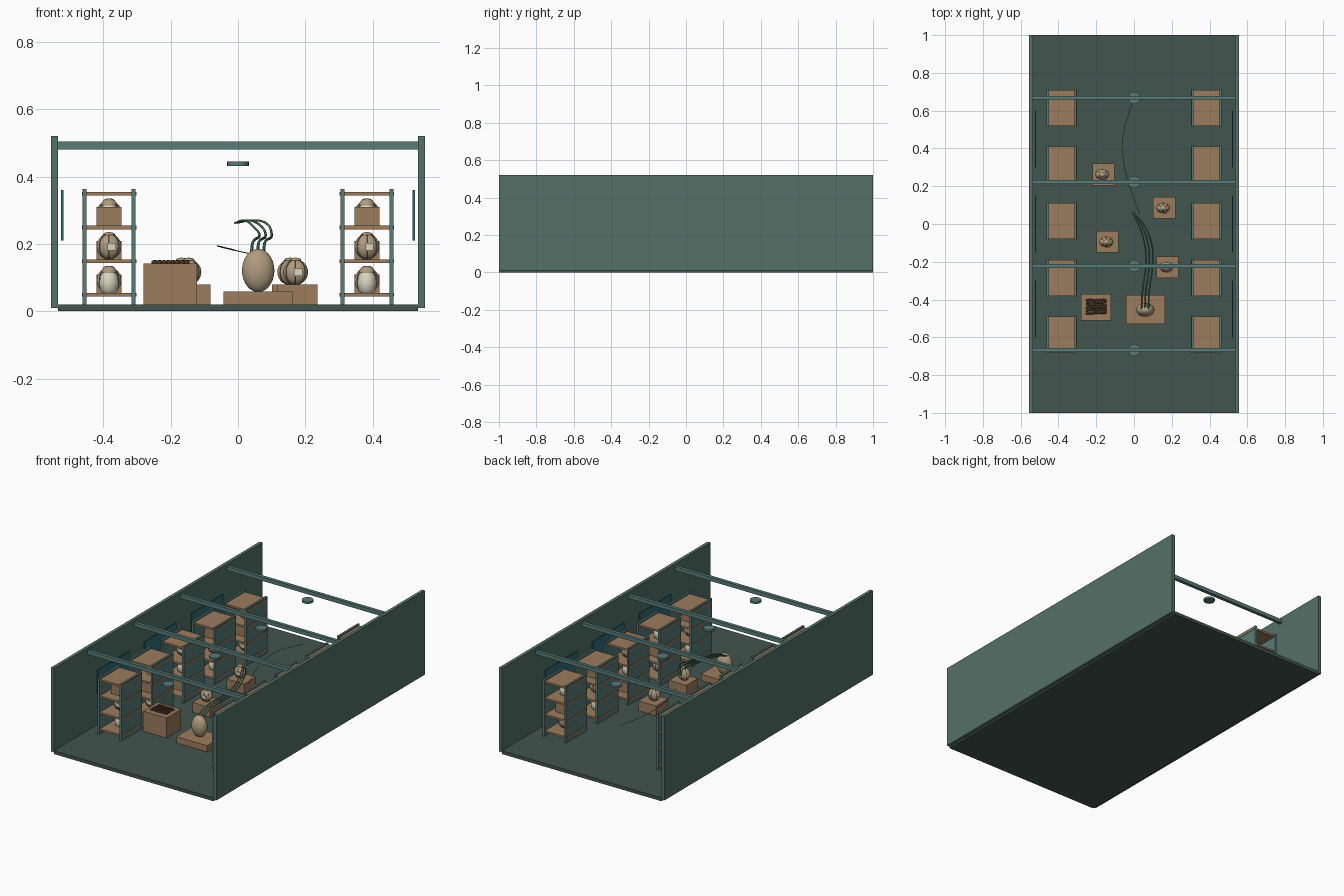
import bpy, math, random

if "Cube" in bpy.data.objects:
    bpy.data.objects.remove(bpy.data.objects["Cube"])
random.seed(4)


def mat(name, r, g, b):
    m = bpy.data.materials.new(name)
    m.diffuse_color = (r, g, b, 1)
    m.use_nodes = True
    m.node_tree.nodes["Principled BSDF"].inputs["Base Color"].default_value = m.diffuse_color
    return m


WALL = mat("wall_green", 0.09, 0.165, 0.14)
FLOOR = mat("floor_green", 0.055, 0.09, 0.078)
METAL = mat("metal_teal", 0.10, 0.20, 0.19)
WOOD = mat("wood", 0.33, 0.20, 0.11)
SHELL = mat("shell", 0.43, 0.33, 0.21)
CORD = mat("cord", 0.25, 0.18, 0.11)
CREAM = mat("cream", 0.68, 0.66, 0.53)
PANEL = mat("panel_blue", 0.03, 0.16, 0.19)
SEED = mat("seed", 0.07, 0.035, 0.02)
SPROUT = mat("sprout", 0.08, 0.22, 0.14)


def box(name, x, y, z, m):
    """Box from (min, max) pairs."""
    bpy.ops.mesh.primitive_cube_add(size=1, location=[sum(p) / 2 for p in (x, y, z)])
    o = bpy.context.object
    o.name = name
    o.scale = [p[1] - p[0] for p in (x, y, z)]
    o.data.materials.append(m)
    return o


def ball(name, c, r, m, seg=24, rings=14):
    bpy.ops.mesh.primitive_uv_sphere_add(segments=seg, ring_count=rings, radius=1, location=c)
    o = bpy.context.object
    o.name = name
    o.scale = r
    o.data.materials.append(m)
    bpy.ops.object.shade_smooth()
    return o


def lathe(name, c, profile, m, seg=24):
    """Revolve (radius, height) points about a vertical axis."""
    verts, faces = [], []
    for r, h in profile:
        for i in range(seg):
            a = 2 * math.pi * i / seg
            verts.append((r * math.cos(a), r * math.sin(a), h))
    for j in range(len(profile) - 1):
        for i in range(seg):
            k = (i + 1) % seg
            faces.append((j * seg + i, j * seg + k, (j + 1) * seg + k, (j + 1) * seg + i))
    faces += [tuple(range(seg))[::-1], tuple(range((len(profile) - 1) * seg, len(profile) * seg))]
    me = bpy.data.meshes.new(name)
    me.from_pydata(verts, [], faces)
    me.materials.append(m)
    o = bpy.data.objects.new(name, me)
    o.location = c
    bpy.context.collection.objects.link(o)
    bpy.context.view_layer.objects.active = o
    bpy.ops.object.select_all(action='DESELECT')
    o.select_set(True)
    bpy.ops.object.shade_smooth_by_angle(angle=math.radians(40))
    return o


def tube(name, pts, r, m, cyclic=False, taper=False):
    cu = bpy.data.curves.new(name, 'CURVE')
    cu.dimensions = '3D'
    cu.bevel_depth, cu.bevel_resolution, cu.resolution_u = r, 1, 6
    cu.use_fill_caps = True
    s = cu.splines.new('BEZIER')
    s.bezier_points.add(len(pts) - 1)
    s.use_cyclic_u = cyclic
    for i, (b, p) in enumerate(zip(s.bezier_points, pts)):
        b.co = p
        b.handle_left_type = b.handle_right_type = 'AUTO'
        b.radius = 1 - 0.5 * i / len(pts) if taper else 1
    cu.materials.append(m)
    o = bpy.data.objects.new(name, cu)
    bpy.context.collection.objects.link(o)
    return o


# Food containers, each given by the centre of its base
def gourd(x, y, z):
    ball("gourd", (x, y, z + 0.038), (0.037, 0.028, 0.038), SHELL)
    ball("gourd_lid", (x, y, z + 0.074), (0.017, 0.013, 0.007), SHELL, 16, 8)
    for deg in (-50, 0, 50):
        a = math.radians(deg + 90)
        pts = [(x + 0.0375 * math.cos(a) * math.cos(t), y + 0.0285 * math.sin(a) * math.cos(t),
                z + 0.038 + 0.0385 * math.sin(t)) for t in [k * math.pi / 4 for k in range(8)]]
        tube("gourd_cord", pts, 0.0013, CORD, cyclic=True)
    box("gourd_tag", (x - 0.004, x + 0.02), (y - 0.032, y - 0.027), (z + 0.027, z + 0.049), CREAM)


def jar(x, y, z):
    lathe("jar", (x, y, z), [(0.018, 0), (0.026, 0.008), (0.029, 0.03), (0.026, 0.05), (0.019, 0.06)], CREAM)
    lathe("jar_lid", (x, y, z), [(0.023, 0.06), (0.023, 0.067), (0.016, 0.076), (0.006, 0.08)], SHELL)


def carton(x, y, z):
    box("carton", (x - 0.037, x + 0.037), (y - 0.035, y + 0.035), (z, z + 0.055), WOOD)


# Room shell
box("floor", (-0.535, 0.535), (-1, 1), (0, 0.02), FLOOR)
for s in (-1, 1):
    box("side_wall", sorted((s * 0.535, s * 0.555)), (-1, 1), (0.01, 0.52), WALL)
    for y in (-0.45, 0, 0.45):
        box("wall_panel", sorted((s * 0.519, s * 0.525)), (y - 0.15, y + 0.15), (0.21, 0.36), PANEL)

# Ceiling beams and disc lamps
for i in range(4):
    y = -0.667 + i * 0.445
    box("ceiling_beam", (-0.535, 0.535), (y - 0.01, y + 0.01), (0.481, 0.504), METAL)
    lathe("disc_lamp", (0, y, 0.432), [(0.032, 0), (0.032, 0.012)], METAL)

# Storage racks along both walls
for s in (-1, 1):
    cx = s * 0.383
    for i in range(5):
        y = -0.585 + 0.3 * i
        for e in (-1, 1):
            px = cx + e * 0.073
            box("rack_side", (px - 0.006, px + 0.006), (y - 0.1, y + 0.1), (0.02, 0.363), METAL)
        for k in range(4):
            z = 0.043 + 0.1 * k
            box("rack_board", (cx - 0.081, cx + 0.081), (y - 0.095, y + 0.095), (z, z + 0.011), WOOD)
            if k < 3:
                (jar, gourd, carton)[(i + k) % 3](cx, y, z + 0.011)

# Low crates carrying gourds in the aisle
for x, y in ((-0.162, 0.262), (0.16, 0.085), (-0.14, -0.095), (0.177, -0.228)):
    box("low_crate", (x - 0.059, x + 0.059), (y - 0.057, y + 0.057), (0.02, 0.08), WOOD)
    gourd(x - 0.006, y, 0.078)

# Seed crate with a heap of seeds
box("seed_crate", (-0.28, -0.122), (-0.51, -0.37), (0.02, 0.142), WOOD)
for i in range(8):
    for j in range(6):
        ball("seed", (-0.247 + i * 0.0135 + random.uniform(-.002, .002),
                      -0.472 + j * 0.014 + random.uniform(-.002, .002), 0.145),
             (0.009, 0.006, 0.007), SEED, 10, 6)

# Large sprouting pod on its plinth
box("pod_plinth", (-0.043, 0.164), (-0.53, -0.376), (0.02, 0.058), WOOD)
ball("large_pod", (0.06, -0.455, 0.121), (0.048, 0.036, 0.064), SHELL, 32, 20)
for k in (-1, 0, 1):
    d = k * 0.018
    tube("sprout", [(0.058 + d, -0.45, 0.175), (0.062 + d, -0.36, 0.205), (0.082 + d, -0.19, 0.225),
                    (0.066 + d, -0.07, 0.255 + k * 0.006), (0.03 + d * 0.7, 0.01, 0.27),
                    (-0.006 + d * 0.2, 0.06, 0.262)], 0.0045, SPROUT, taper=True)

# Thin trailing root
tube("trailing_root", [(0.03, 0.05, 0.172), (-0.045, 0.28, 0.189), (-0.06, 0.45, 0.194), (-0.01, 0.64, 0.182)],
     0.0015, SPROUT)
